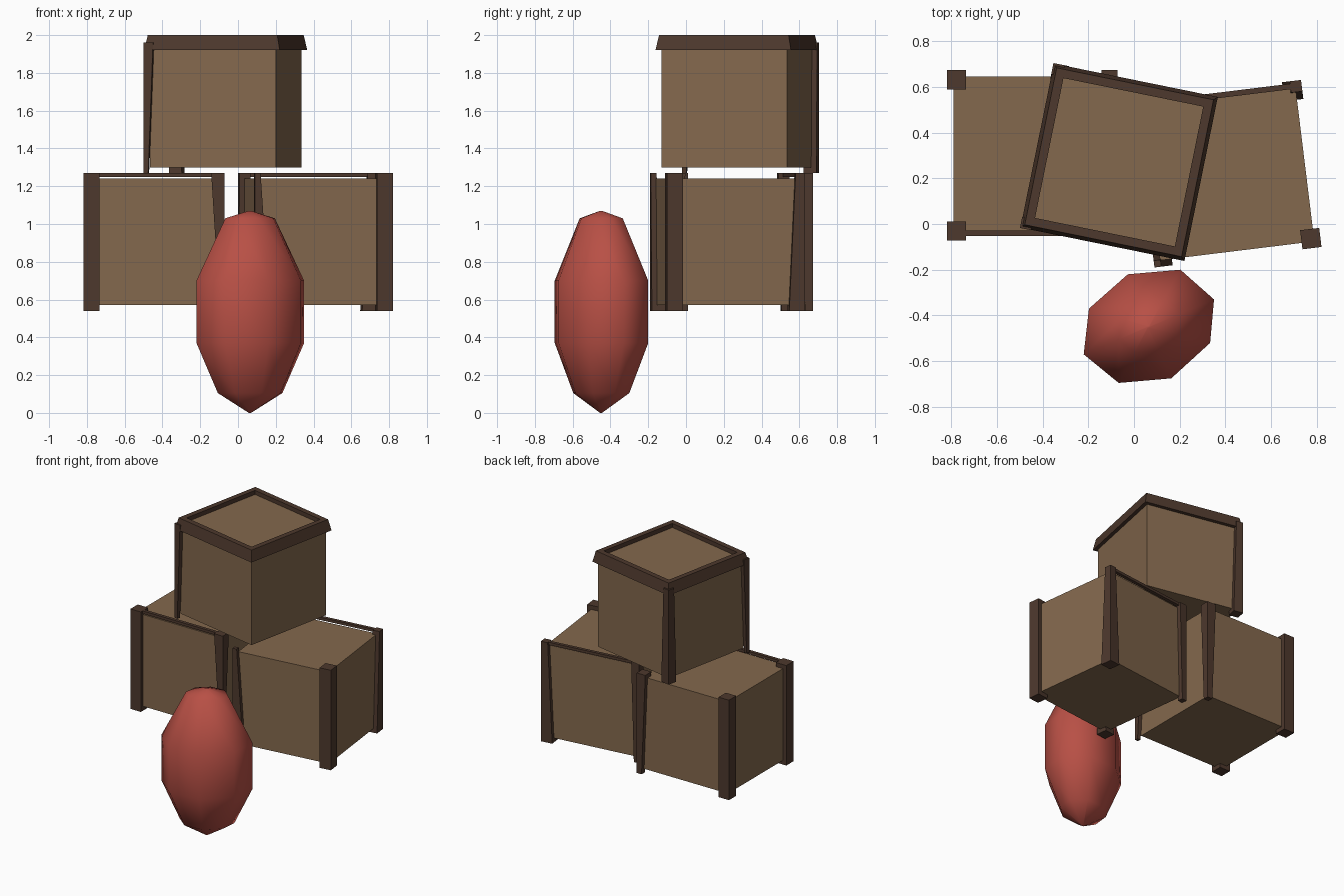
import bpy, bmesh
from math import radians
from mathutils import Matrix, Vector

if "Cube" in bpy.data.objects:
    bpy.data.objects.remove(bpy.data.objects["Cube"])


def material(name, color):
    m = bpy.data.materials.new(name)
    m.diffuse_color = (*color, 1)
    m.use_nodes = True
    m.node_tree.nodes["Principled BSDF"].inputs["Base Color"].default_value = m.diffuse_color
    return m


TAN = material("crate_wood", (0.23, 0.14, 0.075))
DARK = material("dark_wood", (0.075, 0.04, 0.026))
RED = material("red_skin", (0.48, 0.08, 0.06))


def loft(name, rings, mat, matrix=Matrix(), closed=False, smooth=False):
    """Bridge equal-sized rings; cap the ends, or join last to first."""
    bm = bmesh.new()
    vs = [[bm.verts.new(p) for p in r] for r in rings]
    n = len(rings[0])
    pairs = list(zip(vs, vs[1:] + vs[:1])) if closed else list(zip(vs, vs[1:]))
    for a, b in pairs:
        for i in range(n):
            j = (i + 1) % n
            bm.faces.new((a[i], a[j], b[j], b[i]))
    if not closed:
        bm.faces.new(vs[0][::-1])
        bm.faces.new(vs[-1])
    bmesh.ops.remove_doubles(bm, verts=bm.verts, dist=1e-5)
    bmesh.ops.recalc_face_normals(bm, faces=bm.faces)
    for f in bm.faces:
        f.smooth = smooth
    me = bpy.data.meshes.new(name)
    bm.to_mesh(me)
    bm.free()
    me.materials.append(mat)
    ob = bpy.data.objects.new(name, me)
    ob.matrix_world = matrix
    bpy.context.collection.objects.link(ob)
    return ob


def square(h, z, cx=0, cy=0, hy=None):
    hy = h if hy is None else hy
    return [(cx + sx * h, cy + sy * hy, z)
            for sx, sy in ((-1, -1), (1, -1), (1, 1), (-1, 1))]


def crate(name, x, y, z, angle, half, posts, post_top):
    """Box with corner posts; posts = (x sign, y sign, low half, high half)."""
    mtx = Matrix.Translation((x, y, z)) @ Matrix.Rotation(radians(angle), 4, 'Z')
    loft(name, [square(half, 0), square(half, 0.67)], TAN, mtx)
    for sx, sy, lo, hi in posts:
        # worn posts keep their outer corner and taper inwards
        o = half + 0.028
        side = ("front" if sy < 0 else "back") + ("_left" if sx < 0 else "_right")
        loft(name + "_post_" + side,
             [square(lo, -0.03, sx * (o - lo), sy * (o - lo)),
              square(hi, post_top, sx * (o - hi), sy * (o - hi))], DARK, mtx)
    return mtx


# lower crates
left = crate("left_crate", -0.445, 0.30, 0.57, 0, 0.345,
             [(-1, -1, .042, .042), (-1, 1, .042, .042),
              (1, 1, .02, .035), (1, -1, .012, .035)], 0.70)
right = crate("right_crate", 0.41, 0.22, 0.57, 7, 0.34,
              [(1, -1, .042, .042), (1, 1, .042, .025),
               (-1, 1, .02, .03), (-1, -1, .04, .015)], 0.70)

# thin worn rails on the lower crates
loft("left_crate_front_rail", [square(.33, .68, 0, -.34, .012),
                               square(.33, .70, 0, -.34, .012)], DARK, left)
loft("right_crate_back_rail", [square(.33, .68, 0, .345, .012),
                               square(.33, .70, 0, .345, .012)], DARK, right)

# upper crate with sloped top rim
top = crate("top_crate", -0.065, 0.27, 1.30, -11.5, 0.34,
            [(-1, 1, .035, .025), (-1, -1, .012, .025)], 0.66)
loft("top_crate_rim", [square(.366, .62), square(.35, .70), square(.312, .70),
                       square(.312, .62)], DARK, top, closed=True)

# red faceted ellipsoid
outline = [(-.09, .23), (.14, .25), (.287, .12), (.27, -.07),
           (.10, -.225), (-.13, -.245), (-.283, -.12), (-.26, .08)]
levels = [(0.0, 0.0), (0.105, .60), (0.37, 1), (0.70, 1), (1.03, .46), (1.07, 0)]
loft("red_sack", [[(0.063 + s * a, -0.45 + s * b, z) for a, b in outline]
                  for z, s in [(0.0, .02)] + levels[1:-1] + [(1.07, .02)]],
     RED, smooth=True)
